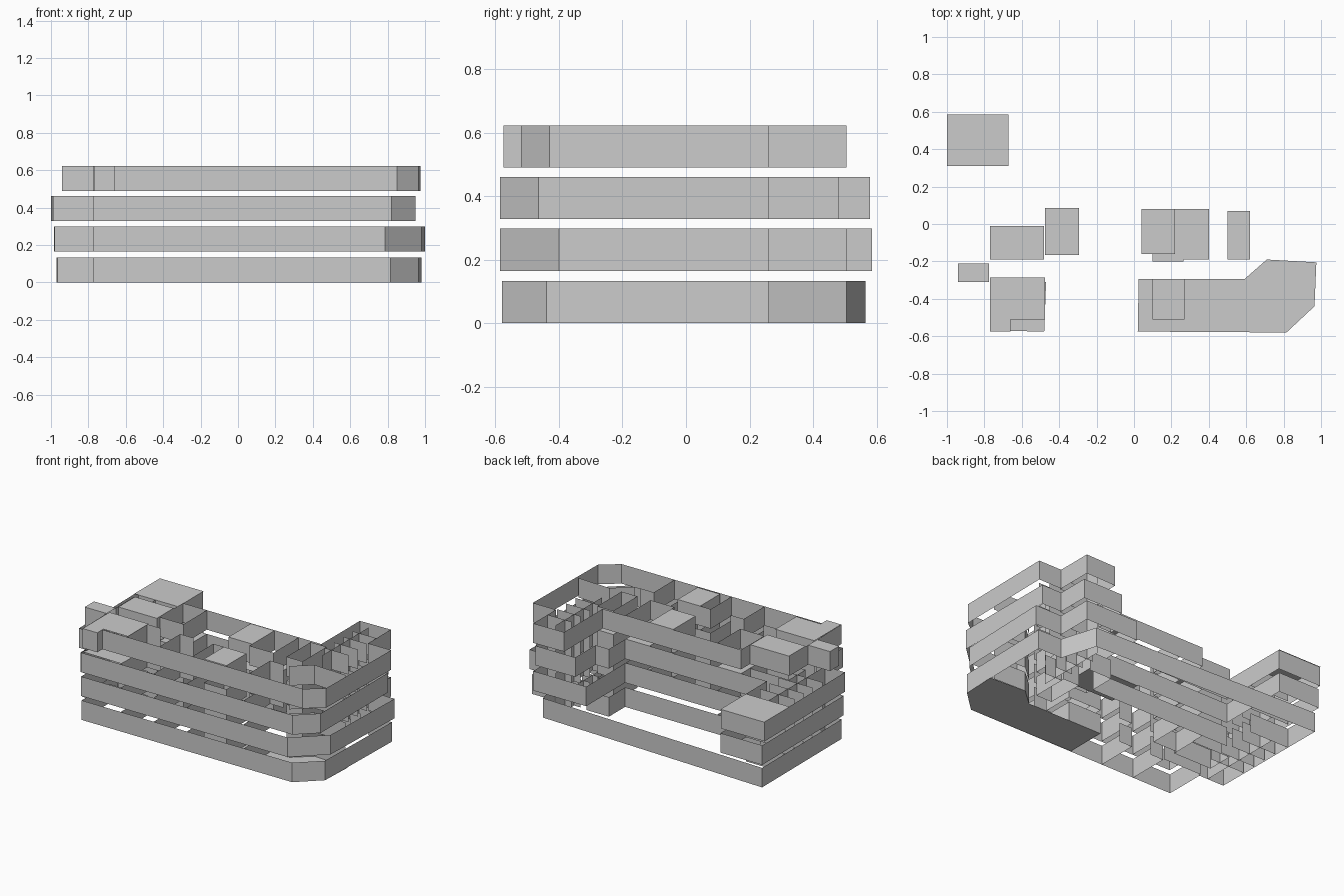
import bpy

H = 0.133                                # storey wall height
BASES = [0.0, 0.165, 0.328, 0.49]        # bottom of each storey


def make(name, verts, faces):
    me = bpy.data.meshes.new(name)
    me.from_pydata(verts, [], faces)
    ob = bpy.data.objects.new(name, me)
    bpy.context.collection.objects.link(ob)
    return ob


def walls(name, paths, z):
    """Paper-thin upright walls along each plan polyline."""
    verts, faces = [], []
    for path in paths:
        for (x0, y0), (x1, y1) in zip(path, path[1:]):
            n = len(verts)
            verts += [(x0, y0, z), (x1, y1, z), (x1, y1, z + H), (x0, y0, z + H)]
            faces.append((n, n + 1, n + 2, n + 3))
    make(name, verts, faces)


def slab(name, pts, z):
    make(name, [(x, y, z) for x, y in pts], [tuple(range(len(pts)))])


def rect(x0, y0, x1, y1):
    return [(x0, y0), (x1, y0), (x1, y1), (x0, y1)]


def box_room(x0, y0, x1, y1):
    r = rect(x0, y0, x1, y1)
    return r + r[:1]


def front(c0, c1, yf):
    return [(-0.775, yf), (c0, yf), c1]


def right_wing(x_in, y_back):
    return [(0.80, 0.26), (0.80, y_back), (x_in, y_back), (x_in, 0.26), (0.40, 0.26), (0.40, 0.085)]


# Outer walls, one closed loop per storey
outer = [
    front(0.815, (0.965, -0.44), -0.58)
    + [(0.98, 0.26), (0.80, 0.26), (0.725, 0.505), (-0.97, 0.565), (-0.965, -0.30), (-0.775, -0.30)],
    front(0.785, (0.98, -0.40), -0.585)
    + [(1.0, 0.26)] + right_wing(0.40, 0.505)
    + [(-0.67, 0.085), (-0.67, 0.585), (-0.985, 0.585), (-0.98, -0.30), (-0.775, -0.30)],
    front(0.82, (0.95, -0.465), -0.585)
    + [(0.95, 0.26)] + right_wing(0.50, 0.48)
    + [(-0.67, 0.085), (-0.67, 0.58), (-1.0, 0.58), (-0.99, -0.30), (-0.775, -0.30)],
    [(-0.77, -0.575), (-0.66, -0.575), (-0.66, -0.52), (0.85, -0.52), (0.965, -0.43),
     (0.975, 0.26), (0.80, 0.26), (0.80, 0.505), (0.57, 0.50), (0.57, 0.085),
     (-0.475, 0.085), (-0.475, -0.01), (-0.775, -0.01), (-0.775, -0.21),
     (-0.94, -0.21), (-0.94, -0.31), (-0.775, -0.31)],
]
for i, (loop, z) in enumerate(zip(outer, BASES)):
    walls(f"outer_wall_{i}", [loop + loop[:1]], z)

# Inner partitions
for i, z in enumerate(BASES):
    yf = -0.52 if i == 3 else -0.58
    parts = [box_room(0.10, -0.51, 0.27, -0.295), box_room(0.50, -0.19, 0.62, 0.07),
             box_room(-0.475, -0.165, -0.295, 0.085), box_room(-0.77, -0.19, -0.48, -0.01)]
    if i > 0:
        parts += [box_room(0.04, -0.16, 0.22, 0.08), box_room(0.22, -0.19, 0.40, 0.08)]
    # front rooms: cross walls and pieces of corridor wall
    for x in (-0.48, -0.23, 0.02, 0.45):
        parts.append([(x, yf), (x, -0.295), (x + 0.10, -0.295)])
    parts.append([(-0.77, -0.285), (-0.48, -0.285)])
    parts.append([(0.59, -0.295), (0.71, -0.19), (0.95, -0.20)])
    # small cells of the right wing
    x_cell = 0.80 if i else 0.75
    parts.append([(0.67, -0.05), (0.67, 0.45)])
    parts += [[(0.62, y), (x_cell, y)] for y in (0.05, 0.15, 0.25, 0.35)]
    if i < 3:
        # small cells of the left wing
        parts.append([(-0.84, -0.30), (-0.84, 0.31)])
        parts += [[(-0.96, y), (-0.70, y)] for y in (-0.1, 0.0, 0.1, 0.2)]
        parts.append([(-0.97, 0.31), (-0.67, 0.31)])
    if i == 0:
        parts.append([(0.57, 0.26), (0.40, 0.26), (0.40, 0.085), (-0.67, 0.085)])
    walls(f"partition_{i}", parts, z)

# Ground floor slab and stair floor
slab("ground_floor", [(0.02, -0.575), (0.815, -0.58), (0.965, -0.44), (0.975, -0.205),
                      (0.71, -0.19), (0.59, -0.295), (0.025, -0.295)], 0.0)
slab("stair_floor", rect(0.04, -0.16, 0.40, 0.08), 0.165)

# Roofs over closed rooms
TOP = BASES[3] + H
slab("wing_roof", rect(-1.0, 0.31, -0.67, 0.585), BASES[2] + H)
slab("corner_roof", [(-0.77, -0.575), (-0.66, -0.575), (-0.66, -0.51), (-0.475, -0.51),
                     (-0.475, -0.285), (-0.77, -0.285)], TOP)
slab("lower_corner_roof", [(-0.77, -0.57), (-0.48, -0.575), (-0.47, -0.31), (-0.74, -0.31)],
     BASES[2] + H)
for name, r in {"balcony_roof": (-0.94, -0.31, -0.775, -0.21),
                "back_room_roof": (-0.77, -0.19, -0.48, -0.01),
                "front_shaft_roof": (0.10, -0.51, 0.27, -0.295),
                "back_shaft_roof": (0.04, -0.16, 0.22, 0.08)}.items():
    slab(name, rect(*r), TOP)
for name, r in {"hall_roof": (-0.475, -0.165, -0.295, 0.085),
                "stair_roof": (0.22, -0.19, 0.40, 0.08),
                "inner_shaft_roof": (0.10, -0.20, 0.265, -0.015),
                "closet_roof": (0.50, -0.19, 0.62, 0.07)}.items():
    slab(name, rect(*r), BASES[2] + H)
